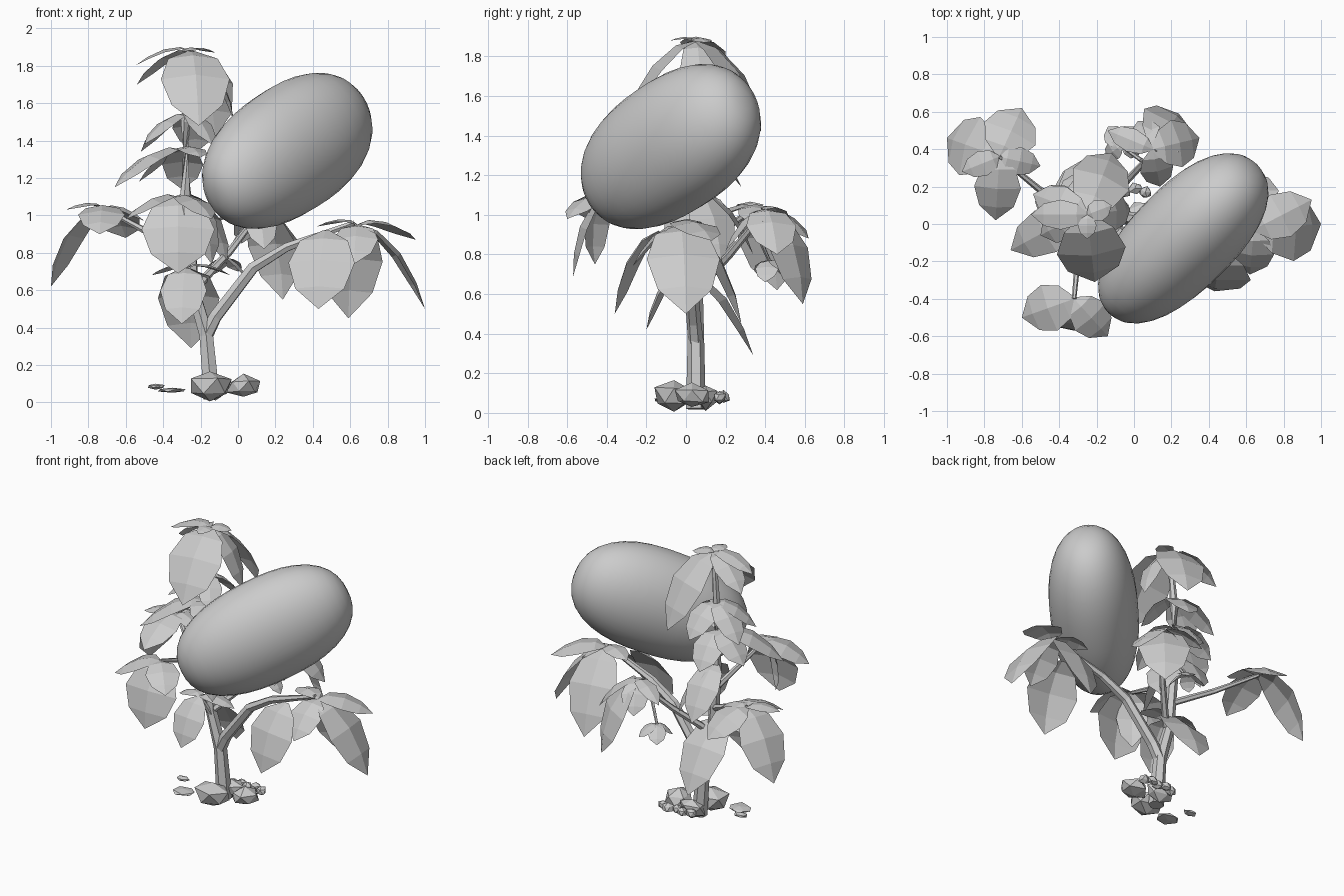
import bpy, bmesh, math, random
from mathutils import Vector, Matrix

if "Cube" in bpy.data.objects:
    bpy.data.objects.remove(bpy.data.objects["Cube"])

random.seed(4)
UP = Vector((0, 0, 1))


def finish(bm, name):
    me = bpy.data.meshes.new(name)
    bm.to_mesh(me)
    bm.free()
    ob = bpy.data.objects.new(name, me)
    bpy.context.collection.objects.link(ob)
    return ob


def add_leaf(bm, base, tip, width):
    """Arched, folded ovate leaf from base to tip."""
    base, tip = Vector(base), Vector(tip)
    d = tip - base
    side = d.cross(UP).normalized()
    n = side.cross(d).normalized()
    rows = []
    for t, w, rise in ((0, .12, 0), (.16, .72, .11), (.45, 1, .145), (.76, .74, .09), (1, 0, 0)):
        hw = w * width / 2
        mid = base + d * t + n * (rise * d.length)
        if w == 0:
            rows.append([bm.verts.new(mid)])
        else:
            low = mid - n * hw * .2
            rows.append([bm.verts.new(p) for p in (low - side * hw, mid, low + side * hw)])
    for a, b in zip(rows, rows[1:]):
        for i in (0, 1):
            if len(b) == 3:
                bm.faces.new((a[i], a[i + 1], b[i + 1], b[i]))
            else:
                bm.faces.new((a[i], a[i + 1], b[0]))


def cluster(name, base, leaves):
    bm = bmesh.new()
    for x, y, z, w in leaves:
        add_leaf(bm, base, (x, y, z), w)
    return finish(bm, name)


def stem(name, pts):
    """Six-sided tapered stem; points are x, y, z, radius."""
    bm = bmesh.new()
    rings = []
    for i, p in enumerate(pts):
        a, b = Vector(pts[max(i - 1, 0)][:3]), Vector(pts[min(i + 1, len(pts) - 1)][:3])
        rot = (b - a).to_track_quat('Z', 'Y')
        rings.append([bm.verts.new(Vector(p[:3]) + rot @ Vector(
            (p[3] * math.cos(k * math.pi / 3), p[3] * math.sin(k * math.pi / 3), 0))) for k in range(6)])
    for a, b in zip(rings, rings[1:]):
        for k in range(6):
            bm.faces.new((a[k], a[(k + 1) % 6], b[(k + 1) % 6], b[k]))
    bm.faces.new(rings[0][::-1])
    bm.faces.new(rings[-1])
    return finish(bm, name)


def rock(name, loc, size):
    bm = bmesh.new()
    bmesh.ops.create_icosphere(bm, subdivisions=1, radius=1)
    for v in bm.verts:
        v.co *= random.uniform(.85, 1.2)
        v.co = Vector(loc) + Vector(a * b for a, b in zip(v.co, size))
        v.co.z = max(v.co.z, 0)
    return finish(bm, name)


# Large smooth fruit: blunt-ended, flattened, tilted along its long axis
bm = bmesh.new()
bmesh.ops.create_uvsphere(bm, u_segments=32, v_segments=20, radius=1)
long_axis = Vector((.643, .643, .418)).normalized()
flat = Vector((1, -1, 0)).normalized()
rise = flat.cross(long_axis).normalized()
frame = Matrix((flat, rise, long_axis)).transposed()
for v in bm.verts:
    r, z = math.hypot(v.co.x, v.co.y), abs(v.co.z)
    x, y, z = v.co / (r ** 2.35 + z ** 2.35) ** (1 / 2.35)
    k = 1 + .03 * z
    v.co = Vector((.26, -.08, 1.34)) + frame @ Vector((x * .278 * k, y * .345 * k, z * .585))
bmesh.ops.recalc_face_normals(bm, faces=bm.faces)
for f in bm.faces:
    f.smooth = True
finish(bm, "fruit")

# Trunk and branches
stem("main_stem", [(-.14, .05, .02, .05), (-.17, .05, .36, .042), (-.24, .05, .6, .036),
                   (-.28, .06, 1.1, .032), (-.28, .06, 1.5, .026), (-.25, .05, 1.88, .014)])
stem("right_branch", [(-.17, .05, .36, .04), (-.12, .04, .46, .037), (.08, .02, .72, .033),
                      (.26, 0, .83, .026), (.62, -.03, .96, .014)])
stem("left_branch", [(-.26, .06, .8, .022), (-.5, .18, .92, .018), (-.72, .36, 1.04, .012)])
stem("back_branch", [(-.22, .05, .62, .024), (-.05, .22, .8, .02), (.12, .4, 1.02, .014)])
stem("front_branch", [(-.28, .05, .95, .022), (-.32, -.4, 1.1, .012)])
stem("low_branch", [(-.22, .05, .55, .02), (-.28, -.02, .72, .012)])
stem("hanging_twig", [(.04, .34, .95, .012), (-.07, .42, .77, .009)])

# Leaf clusters at branch ends
cluster("right_leaves", (.64, -.03, .95), [
    (1, 0, .5, .37), (.95, .13, .87, .25), (.62, -.27, .74, .24),
    (.59, .28, .45, .33), (.42, .05, .94, .15)])
cluster("right_front_leaf", (.47, -.14, .92), [(.43, -.36, .5, .36)])
cluster("left_leaves", (-.72, .36, 1.04), [
    (-1, .46, .62, .33), (-.74, .02, .9, .25), (-.6, .62, .88, .3),
    (-.5, .31, .97, .15), (-.92, .28, 1.03, .14)])
cluster("back_leaves", (.1, .4, 1.03), [
    (.24, .59, .55, .33), (.35, .46, .8, .26), (-.14, .5, .95, .13),
    (.02, .55, .85, .18), (.14, .2, .82, .18)])
cluster("hanging_leaves", (-.07, .42, .77), [
    (.05, .4, .66, .12), (-.14, .52, .68, .12), (-.15, .36, .7, .1), (.0, .52, .7, .12)])
cluster("front_leaves", (-.32, -.4, 1.1), [
    (-.32, -.57, .69, .39), (-.6, -.5, .98, .26), (-.14, -.6, .98, .22),
    (-.37, -.46, .75, .2)])
cluster("low_leaves", (-.28, -.02, .72), [
    (-.3, -.2, .42, .25), (-.25, .34, .29, .33), (-.04, .02, .68, .14), (-.46, .06, .68, .16)])

# Whorls up the main stem
cluster("top_whorl", (-.25, .05, 1.88), [
    (-.21, -.31, 1.48, .37), (-.02, .08, 1.5, .2), (-.12, .38, 1.42, .32), (-.55, .05, 1.8, .16),
    (-.54, .16, 1.7, .2), (-.25, -.08, 1.88, .1), (-.12, .1, 1.87, .12)])
cluster("upper_whorl", (-.27, .06, 1.54), [
    (-.52, .16, 1.34, .2), (-.5, -.06, 1.38, .2), (-.14, -.1, 1.38, .16), (-.22, .28, 1.34, .22)])
cluster("middle_whorl", (-.29, .06, 1.35), [
    (-.66, -.14, 1.15, .25), (-.53, .12, 1.18, .22), (-.2, -.16, 1.31, .16),
    (-.3, .28, 1.14, .22)])
cluster("lower_whorl", (-.28, .06, 1.12), [
    (-.06, .18, .74, .26), (-.14, -.08, .74, .22), (-.28, .34, .8, .24)])

# Stones and fallen leaves around the foot
rock("front_stone", (-.15, -.06, .085), (.125, .1, .085))
rock("right_stone", (.03, .03, .085), (.09, .09, .06))
rock("back_stone", (-.12, .1, .08), (.1, .06, .06))
for i in range(5):
    rock("pebble_%d" % i, (-.16 + .055 * i, .17 + .02 * (i % 2), .08), (.036, .032, .032))
for i, (x, y, z, r) in enumerate(((-.35, -.09, .065, .09), (-.44, .02, .085, .045))):
    rock("fallen_leaf_%d" % i, (x, y, z), (r, r * .75, .015))
